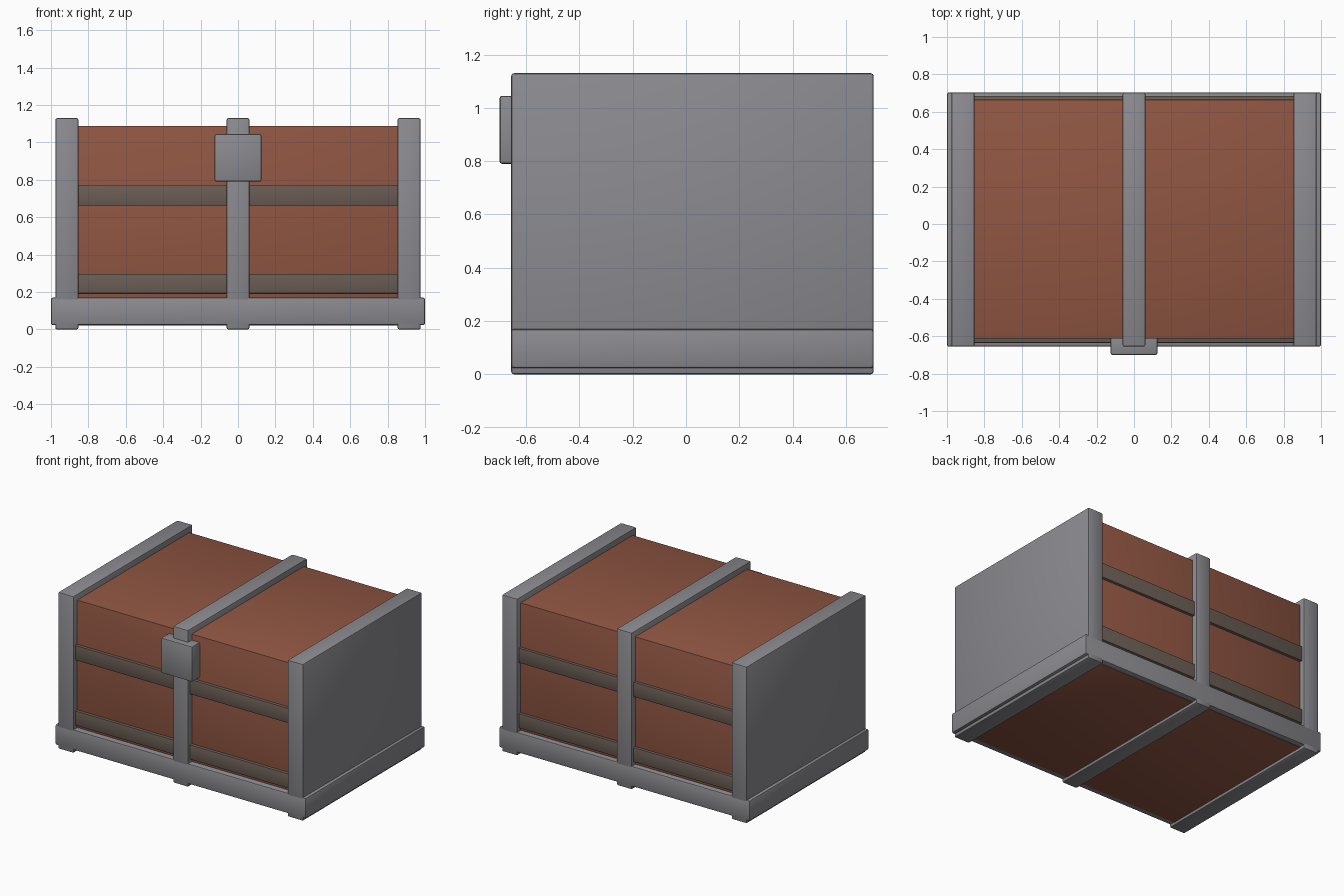
import bpy
import math

if "Cube" in bpy.data.objects:
    bpy.data.objects.remove(bpy.data.objects["Cube"])


def material(name, rgb):
    m = bpy.data.materials.new(name)
    m.diffuse_color = (*rgb, 1)
    m.use_nodes = True
    m.node_tree.nodes["Principled BSDF"].inputs["Base Color"].default_value = m.diffuse_color
    return m


METAL = material("grey metal", (0.26, 0.26, 0.28))
WOOD = material("red brown wood", (0.28, 0.093, 0.055))
TRIM = material("dark brown trim", (0.145, 0.11, 0.088))


def box(name, x, y, z, mat, bevel=0.01):
    """Bevelled box from (min, max) ranges on each axis."""
    ranges = (x, y, z)
    bpy.ops.mesh.primitive_cube_add(size=1, location=[(a + b) / 2 for a, b in ranges])
    ob = bpy.context.object
    ob.name = name
    ob.scale = [b - a for a, b in ranges]
    bpy.ops.object.transform_apply(location=False, rotation=False, scale=True)
    ob.data.materials.append(mat)
    if bevel:
        mod = ob.modifiers.new("Bevel", 'BEVEL')
        mod.width = bevel
        mod.segments = 2
        bpy.ops.object.modifier_apply(modifier=mod.name)
        bpy.ops.object.shade_smooth_by_angle(angle=math.radians(40))
    return ob


FRONT, BACK = -0.656, 0.704

# wooden body, set just below the base plate so its underside shows
box("chest_body", (-0.93, 0.93), (-0.613, 0.665), (0.02, 1.088), WOOD, 0.003)

# metal base skirt
box("base_skirt", (-1, 1), (FRONT, BACK), (0.023, 0.17), METAL, 0.01)

# horizontal trim strips running around the body
for name, z in (("lower_trim", (0.193, 0.298)), ("upper_trim", (0.663, 0.77))):
    box(name, (-0.93, 0.93), (-0.635, 0.685), z, TRIM, 0.004)

# solid metal end plates and centre strap
for side, s in (("left", -1), ("right", 1)):
    box(side + "_end_plate", sorted((s * 0.853, s * 0.977)), (FRONT, BACK), (0, 1.13), METAL)
box("centre_strap", (-0.061, 0.061), (FRONT, BACK), (0, 1.13), METAL)

# lock plate on the front
box("lock_plate", (-0.125, 0.125), (-0.70, -0.58), (0.79, 1.045), METAL)
